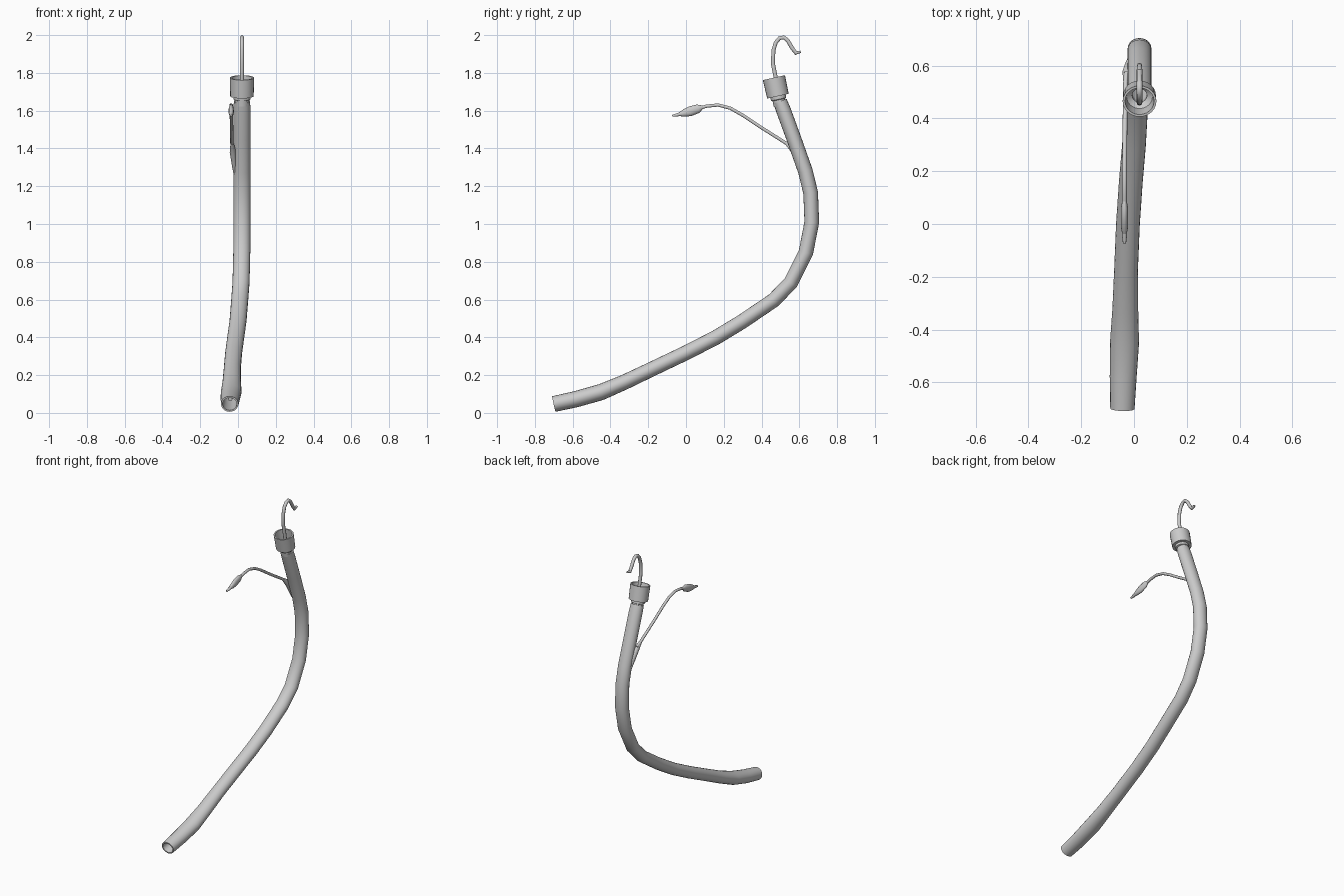
import bpy, bmesh, math
from mathutils import Vector, Matrix


def make_rings(bm, path, radii, n):
    """Elliptical rings along a path; radii are (across x, in bend plane)."""
    pts = [Vector(p) for p in path]
    rings = []
    for i, p in enumerate(pts):
        a, b = pts[max(i - 1, 0)], pts[min(i + 1, len(pts) - 1)]
        d1, d2 = (p - a).normalized(), (b - p).normalized()
        t = (d1 + d2).normalized()
        side = (Vector((1, 0, 0)) - t * t.x).normalized()
        up = t.cross(side)
        rx, ry = radii[i]
        rings.append([bm.verts.new(p + side * rx * math.cos(k * math.tau / n)
                                   + up * ry * math.sin(k * math.tau / n)) for k in range(n)])
    return rings


def skin(name, bm, rings, caps=True, closed=False, angle=50):
    n = len(rings[0])
    pairs = list(zip(rings, rings[1:])) + ([(rings[-1], rings[0])] if closed else [])
    for a, b in pairs:
        for k in range(n):
            bm.faces.new((a[k], a[(k + 1) % n], b[(k + 1) % n], b[k]))
    if caps and not closed:
        bm.faces.new(rings[0][::-1])
        bm.faces.new(rings[-1])
    bmesh.ops.recalc_face_normals(bm, faces=bm.faces[:])
    me = bpy.data.meshes.new(name)
    bm.to_mesh(me)
    bm.free()
    ob = bpy.data.objects.new(name, me)
    bpy.context.collection.objects.link(ob)
    bpy.ops.object.select_all(action='DESELECT')
    ob.select_set(True)
    bpy.context.view_layer.objects.active = ob
    bpy.ops.object.shade_smooth_by_angle(angle=math.radians(angle))
    return ob


def sweep(name, path, radii, n=10):
    bm = bmesh.new()
    return skin(name, bm, make_rings(bm, path, radii, n))


# Main curved tube: outer wall plus inner wall, open at both ends
tube_path = [
    (-0.044, -0.70, 0.047), (-0.041, -0.58, 0.073), (-0.036, -0.45, 0.11),
    (-0.033, -0.325, 0.163), (-0.03, -0.17, 0.237), (-0.023, 0.0, 0.318),
    (-0.012, 0.16, 0.40), (0.0, 0.30, 0.485), (0.009, 0.465, 0.597),
    (0.016, 0.555, 0.69), (0.02, 0.635, 0.85), (0.021, 0.666, 1.01),
    (0.021, 0.66, 1.165), (0.021, 0.632, 1.28), (0.021, 0.57, 1.455),
    (0.021, 0.515, 1.605), (0.021, 0.498, 1.65)]
outer = [(0.046, 0.042), (0.051, 0.043), (0.055, 0.043), (0.049, 0.040)] \
    + [(0.045, 0.039)] * 12 + [(0.043, 0.037)]
inner = [(0.038, 0.034)] + [(0.036, 0.031)] * 16
bm = bmesh.new()
walls = make_rings(bm, tube_path, outer, 20) + make_rings(bm, tube_path, inner, 20)[::-1]
skin("main_tube", bm, walls, closed=True)

# Connector cup with stepped neck, turned around its tilted axis
profile = [(0.036, -0.05), (0.036, -0.02), (0.044, -0.017), (0.044, 0), (0.062, 0),
           (0.064, 0.1), (0.055, 0.1), (0.049, 0.02), (0.028, 0.0), (0.028, -0.05)]
place = Matrix.Translation((0.021, 0.487, 1.677)) @ Matrix.Rotation(math.radians(12.5), 4, 'X') \
    @ Matrix.Diagonal((1, 0.94, 1, 1))
bm = bmesh.new()
cup = [[bm.verts.new(place @ Vector((r * math.cos(k * math.tau / 24), r * math.sin(k * math.tau / 24), h)))
        for k in range(24)] for r, h in profile]
skin("connector_cup", bm, cup, closed=True, angle=40)

# Stylet rod running inside the tube and hooking over at the top
hook = [(0.021, 0.476, 1.77), (0.021, 0.46, 1.85), (0.021, 0.463, 1.92), (0.021, 0.475, 1.96),
        (0.021, 0.495, 1.984), (0.021, 0.518, 1.988), (0.021, 0.538, 1.972),
        (0.021, 0.563, 1.93), (0.021, 0.582, 1.905), (0.021, 0.608, 1.912)]
rod = tube_path[1:] + hook
sweep("stylet", rod, [(0.011, 0.011)] * (len(rod) - 1) + [(0.008, 0.006)])

# Thin inflation line with a flared wedge where it leaves the tube
sweep("line_wedge",
      [(-0.016, 0.632, 1.255), (-0.021, 0.605, 1.32), (-0.027, 0.578, 1.38), (-0.031, 0.534, 1.425)],
      [(0.006, 0.008), (0.013, 0.016), (0.017, 0.018), (0.009, 0.009)])
line = [(-0.028, 0.575, 1.40), (-0.032, 0.534, 1.425), (-0.034, 0.39, 1.516), (-0.035, 0.30, 1.576),
        (-0.036, 0.235, 1.613), (-0.036, 0.17, 1.63), (-0.036, 0.11, 1.624), (-0.036, 0.06, 1.61)]
sweep("inflation_line", line, [(0.009, 0.009)] * len(line))

# Pilot balloon and its valve tip
sweep("pilot_balloon",
      [(-0.036, 0.088, 1.62), (-0.036, 0.065, 1.611), (-0.036, 0.02, 1.596),
       (-0.036, -0.015, 1.586), (-0.036, -0.035, 1.581)],
      [(0.008, 0.008), (0.013, 0.023), (0.014, 0.026), (0.013, 0.018), (0.009, 0.01)], 12)
sweep("valve_tip",
      [(-0.036, -0.025, 1.583), (-0.036, -0.05, 1.577), (-0.036, -0.073, 1.573)],
      [(0.01, 0.01), (0.009, 0.009), (0.006, 0.005)])
